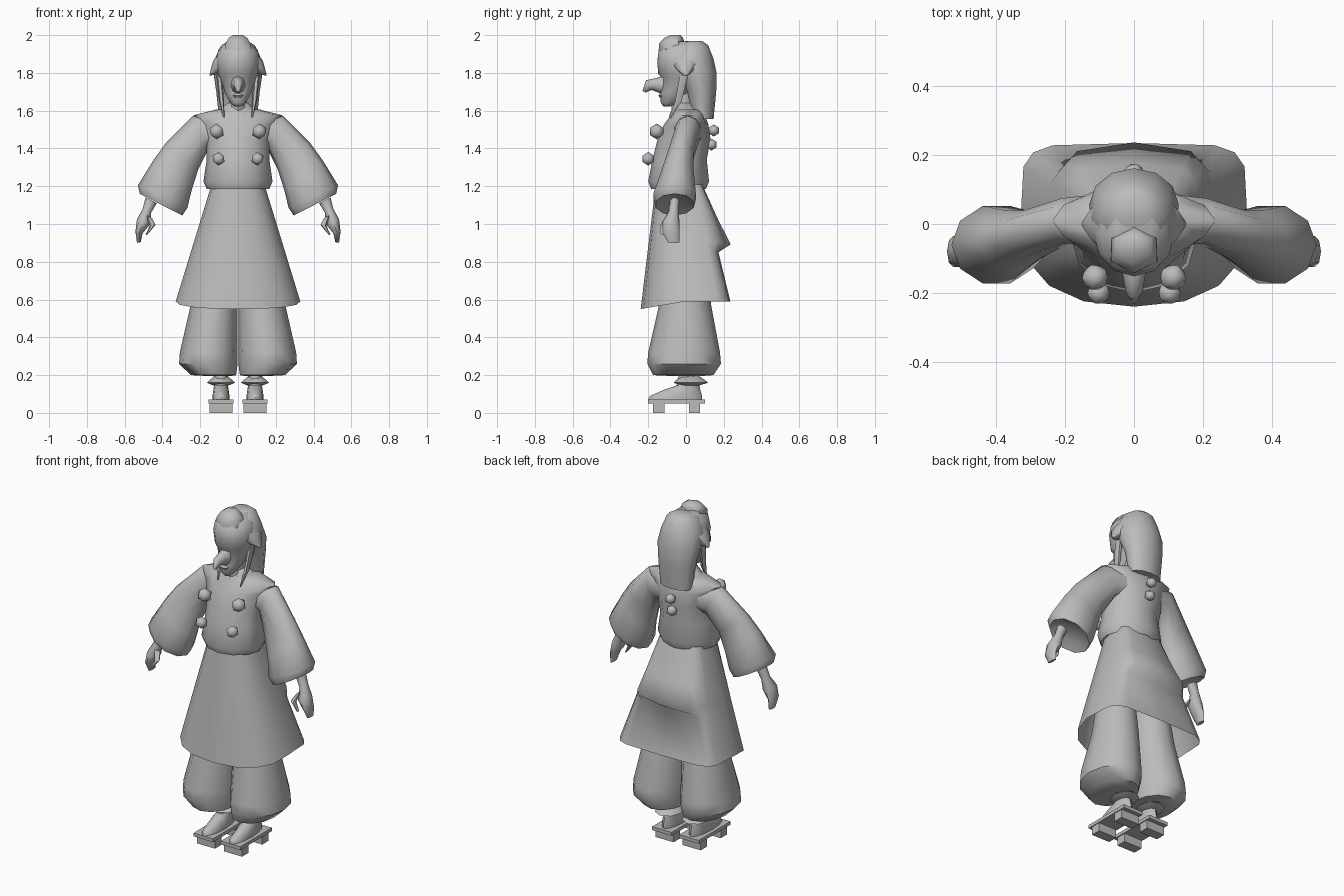
import bpy, bmesh
from math import cos, sin, tau, radians, copysign
from mathutils import Vector

if "Cube" in bpy.data.objects:
    bpy.data.objects.remove(bpy.data.objects["Cube"], do_unlink=True)

grey = bpy.data.materials.new("plain grey")
grey.use_nodes = True
grey.diffuse_color = (.5, .5, .5, 1)
grey.node_tree.nodes["Principled BSDF"].inputs["Base Color"].default_value = grey.diffuse_color


def finish(name, bm, mirror=False, angle=45):
    bmesh.ops.recalc_face_normals(bm, faces=bm.faces)
    mesh = bpy.data.meshes.new(name)
    bm.to_mesh(mesh)
    bm.free()
    mesh.materials.append(grey)
    mesh.shade_smooth()
    mesh.set_sharp_from_angle(angle=radians(angle))
    obj = bpy.data.objects.new(name, mesh)
    bpy.context.collection.objects.link(obj)
    if mirror:
        obj.modifiers.new("Mirror", "MIRROR")


def ellipse(centre, u, v, sides):
    """Ring of points around centre with half axes u and v."""
    turns = [tau * i / sides for i in range(sides)]
    return [Vector(centre) + Vector(u) * cos(a) + Vector(v) * sin(a) for a in turns]


def level(z, wide, front, back, x=0, sides=12):
    """Horizontal ring, given its half width and its front and back."""
    return ellipse((x, (front + back) / 2, z), (wide, 0, 0), (0, (back - front) / 2, 0), sides)


def tilted(outer, inner, y, deep, sides=10):
    """Ring across a limb between an outer and an inner (x, z) point."""
    outer, inner = Vector((outer[0], y, outer[1])), Vector((inner[0], y, inner[1]))
    return ellipse((outer + inner) / 2, (outer - inner) / 2, (0, deep, 0), sides)


def skin(name, *rings, mirror=False, caps=True, angle=45):
    """Bridge rings into one surface."""
    bm = bmesh.new()
    rows = [[bm.verts.new(point) for point in ring] for ring in rings]
    for low, high in zip(rows, rows[1:]):
        for i in range(len(low)):
            bm.faces.new((low[i - 1], low[i], high[i], high[i - 1]))
    if caps:
        bm.faces.new(rows[0])
        bm.faces.new(rows[-1])
    finish(name, bm, mirror, angle)


def box(name, left, right, front, back, bottom, top):
    bm = bmesh.new()
    bmesh.ops.create_cube(bm, size=1)
    size = Vector((right - left, back - front, top - bottom))
    middle = Vector((right + left, back + front, top + bottom)) / 2
    for vert in bm.verts:
        vert.co = middle + vert.co * size
    finish(name, bm, mirror=True)


def skirt_ring(drop, pouch):
    """Ring at a share of the skirt length: square behind, round and lower in front."""
    wide = .14 + .19 * drop
    front, back = -.16 - .08 * drop, .085 + .15 * drop
    points = []
    for c, s, _ in ellipse((0, 0, 0), (1, 0, 0), (0, 1, 0), sides=16):
        power = .35 if s > 0 else .85
        x, y = copysign(abs(c) ** power, c), copysign(abs(s) ** power, s)
        bulge = pouch * (1 - x ** 4) if s > 0 else 0
        points.append(Vector((x * wide,
                              (front + back) / 2 + y * (back - front) / 2 + bulge,
                              1.21 - .62 * drop + .04 * drop * min(0, y) - bulge / 4)))
    return points


# Long skirt with a pouch at the back
skin("skirt", skirt_ring(drop=0, pouch=0), skirt_ring(drop=.3, pouch=.045),
     skirt_ring(drop=.48, pouch=.08), skirt_ring(drop=.58, pouch=0),
     skirt_ring(drop=1, pouch=0), caps=False, angle=80)

# Baggy trousers
skin("trouser_leg",
     level(z=.8, wide=.1, front=-.12, back=.1, x=.12),
     level(z=.56, wide=.125, front=-.145, back=.135, x=.128),
     level(z=.32, wide=.153, front=-.2, back=.18, x=.155),
     level(z=.26, wide=.155, front=-.205, back=.185, x=.157),
     level(z=.2, wide=.12, front=-.175, back=.145, x=.13),
     level(z=.195, wide=.06, front=-.07, back=.08, x=.1), mirror=True)

# Feet, ankle ruffles and wooden sandals
skin("foot",
     level(z=.07, wide=.045, front=-.2, back=.085, x=.09),
     level(z=.09, wide=.045, front=-.19, back=.085, x=.09),
     level(z=.125, wide=.04, front=-.11, back=.075, x=.09),
     level(z=.145, wide=.036, front=-.05, back=.07, x=.09),
     level(z=.24, wide=.036, front=-.03, back=.065, x=.09), mirror=True)
skin("ankle_ruffle",
     level(z=.195, wide=.035, front=-.03, back=.07, x=.09, sides=8),
     level(z=.16, wide=.075, front=-.065, back=.118, x=.09, sides=8),
     level(z=.145, wide=.04, front=-.03, back=.07, x=.09, sides=8), mirror=True)
box("sandal_board", left=.025, right=.155, front=-.2, back=.1, bottom=.05, top=.07)
for label, front in (("front", -.175), ("back", .015)):
    box(label + "_sandal_tooth", left=.03, right=.15, front=front, back=front + .06,
        bottom=0, top=.05)

# Jacket body with shoulder ledge, collar and neck
skin("jacket",
     level(z=1.21, wide=.13, front=-.15, back=.08),
     level(z=1.185, wide=.165, front=-.185, back=.105),
     level(z=1.225, wide=.183, front=-.2, back=.122),
     level(z=1.34, wide=.166, front=-.178, back=.11),
     level(z=1.45, wide=.17, front=-.15, back=.13),
     level(z=1.53, wide=.2, front=-.115, back=.118),
     level(z=1.575, wide=.237, front=-.08, back=.1),
     level(z=1.605, wide=.12, front=-.07, back=.09), angle=60)
skin("collar",
     level(z=1.57, wide=.14, front=-.09, back=.1, sides=8),
     level(z=1.64, wide=.055, front=-.06, back=.05, sides=8))
skin("neck",
     level(z=1.56, wide=.05, front=-.08, back=.05, sides=8),
     level(z=1.72, wide=.045, front=-.07, back=.05, sides=8))

# Wide sleeves flaring to the cuff
skin("sleeve",
     tilted(outer=(.12, 1.575), inner=(.1, 1.4), y=.01, deep=.08),
     tilted(outer=(.24, 1.572), inner=(.155, 1.4), y=.01, deep=.068),
     tilted(outer=(.385, 1.425), inner=(.21, 1.29), y=-.03, deep=.072),
     tilted(outer=(.45, 1.335), inner=(.245, 1.18), y=-.045, deep=.09),
     tilted(outer=(.53, 1.205), inner=(.268, 1.085), y=-.06, deep=.118),
     tilted(outer=(.52, 1.16), inner=(.295, 1.045), y=-.06, deep=.105),
     tilted(outer=(.47, 1.16), inner=(.34, 1.09), y=-.06, deep=.05),
     mirror=True, angle=60)

# Hands with curled fingers and thumb
skin("hand",
     tilted(outer=(.49, 1.14), inner=(.43, 1.11), y=-.06, deep=.025, sides=8),
     tilted(outer=(.505, 1.08), inner=(.46, 1.06), y=-.065, deep=.027, sides=8),
     tilted(outer=(.535, 1.025), inner=(.465, 1), y=-.08, deep=.045, sides=8),
     tilted(outer=(.543, .96), inner=(.505, .95), y=-.08, deep=.045, sides=8),
     tilted(outer=(.535, .9), inner=(.515, .904), y=-.065, deep=.03, sides=8),
     mirror=True, angle=60)
skin("thumb",
     tilted(outer=(.49, 1.05), inner=(.455, 1.03), y=-.09, deep=.018, sides=6),
     tilted(outer=(.468, .99), inner=(.437, .995), y=-.12, deep=.016, sides=6),
     tilted(outer=(.49, .942), inner=(.478, .945), y=-.125, deep=.01, sides=6),
     mirror=True, angle=60)

# Round tufts on the jacket
for name, place, radius in (("upper_tuft", (.113, -.155, 1.49), .042),
                            ("lower_tuft", (.103, -.2, 1.345), .036),
                            ("upper_back_tuft", (0, .147, 1.495), .032),
                            ("lower_back_tuft", (0, .135, 1.42), .032)):
    bm = bmesh.new()
    bmesh.ops.create_icosphere(bm, subdivisions=1, radius=radius)
    bmesh.ops.translate(bm, verts=bm.verts, vec=place)
    finish(name, bm, mirror=place[0] > 0, angle=60)

# Head with pointed chin and brow ridge
skin("head",
     level(z=1.622, wide=.018, front=-.118, back=-.085),
     level(z=1.64, wide=.04, front=-.133, back=-.04),
     level(z=1.69, wide=.068, front=-.138, back=.02),
     level(z=1.77, wide=.095, front=-.125, back=.06),
     level(z=1.795, wide=.105, front=-.147, back=.08),
     level(z=1.86, wide=.118, front=-.152, back=.1),
     level(z=1.92, wide=.105, front=-.145, back=.09),
     level(z=1.965, wide=.055, front=-.08, back=.08), angle=60)
skin("lips",
     level(z=1.668, wide=.02, front=-.138, back=-.1, sides=8),
     level(z=1.68, wide=.03, front=-.147, back=-.1, sides=8),
     level(z=1.692, wide=.02, front=-.138, back=-.1, sides=8))

# Drooping hooked nose
skin("nose",
     ellipse(centre=(0, -.115, 1.735), u=(.04, 0, 0), v=(0, 0, .052), sides=8),
     ellipse(centre=(0, -.165, 1.74), u=(.03, 0, 0), v=(0, .008, .033), sides=8),
     ellipse(centre=(0, -.198, 1.735), u=(.024, 0, 0), v=(0, -.014, .026), sides=8),
     ellipse(centre=(0, -.222, 1.7), u=(.01, 0, 0), v=(0, -.009, .004), sides=8), angle=80)

# Hair down the back, side wings and hanging locks
skin("back_hair",
     level(z=1.97, wide=.05, front=0, back=.085),
     level(z=1.945, wide=.09, front=-.06, back=.118),
     level(z=1.87, wide=.125, front=-.115, back=.147),
     level(z=1.8, wide=.13, front=-.05, back=.162),
     level(z=1.7, wide=.115, front=0, back=.16),
     level(z=1.555, wide=.1, front=.035, back=.146), angle=60)
skin("hair_wing",
     tilted(outer=(.08, 1.93), inner=(.05, 1.84), y=-.01, deep=.07, sides=8),
     tilted(outer=(.132, 1.865), inner=(.09, 1.8), y=0, deep=.06, sides=8),
     tilted(outer=(.152, 1.788), inner=(.146, 1.785), y=0, deep=.008, sides=8),
     mirror=True, angle=60)
skin("hair_lock",
     tilted(outer=(.115, 1.79), inner=(.085, 1.79), y=-.01, deep=.025, sides=6),
     tilted(outer=(.1, 1.65), inner=(.074, 1.65), y=-.04, deep=.02, sides=6),
     tilted(outer=(.078, 1.565), inner=(.072, 1.565), y=-.085, deep=.005, sides=6),
     mirror=True, angle=60)

# Small six-sided cap above the forehead, its points facing front and back
skin("forehead_cap", *[
    ellipse(centre=(0, -.075 + lean, z), u=(0, deep, 0), v=(wide, 0, 0), sides=6)
    for z, wide, deep, lean in ((1.91, .08, .07, 0), (1.955, .075, .068, 0),
                                (1.985, .058, .05, .01), (2, .03, .025, .02))], angle=60)
